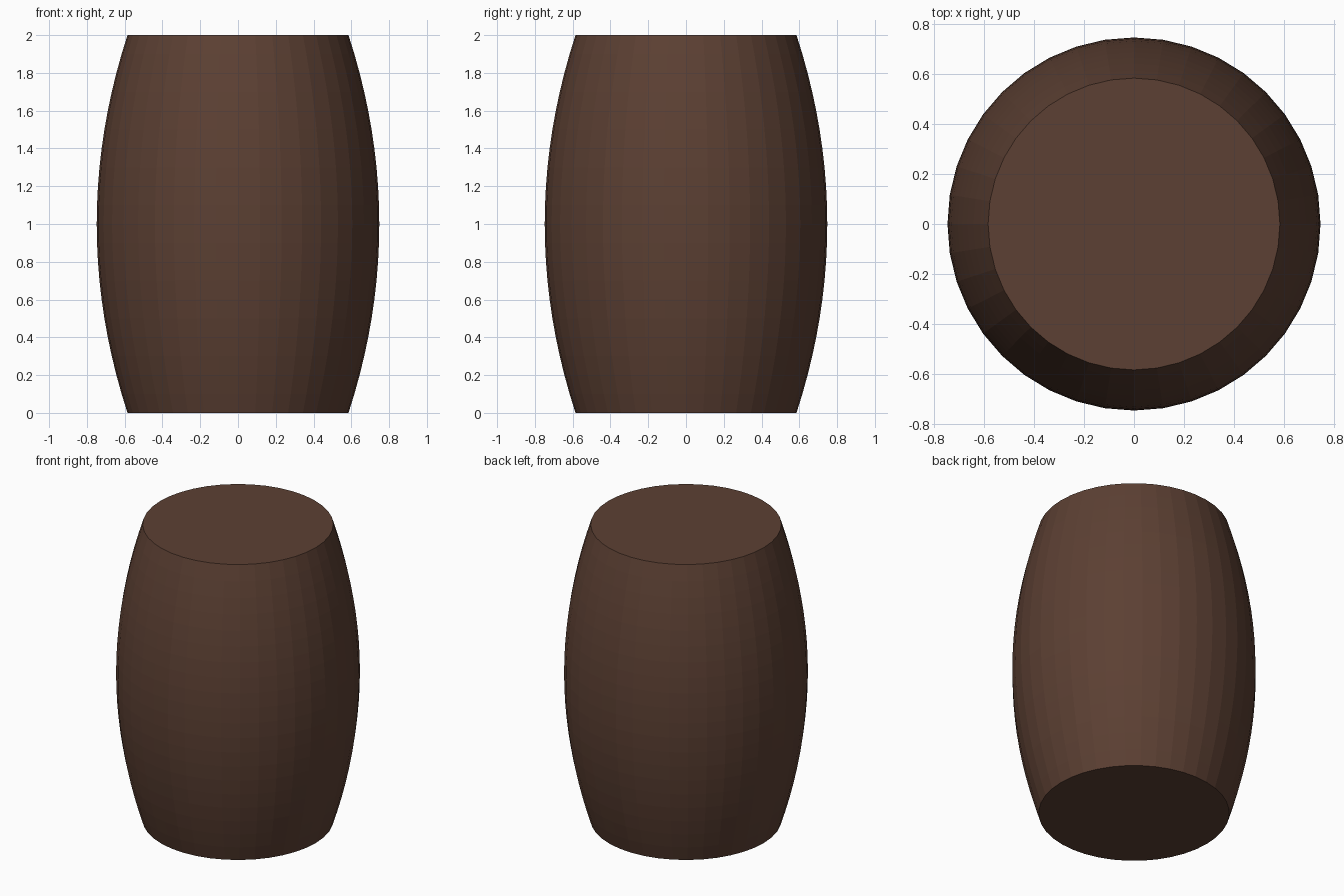
import bpy, bmesh, math

if "Cube" in bpy.data.objects:
    bpy.data.objects.remove(bpy.data.objects["Cube"])

SIDES, RINGS = 40, 20
R_END, R_MID, HEIGHT = 0.585, 0.748, 2.0

# Single dark wood colour
wood = bpy.data.materials.new("dark brown wood")
wood.diffuse_color = (0.107, 0.051, 0.033, 1)
wood.use_nodes = True
wood.node_tree.nodes["Principled BSDF"].inputs["Base Color"].default_value = wood.diffuse_color

# Bulging side: rings following a gentle arc
bm = bmesh.new()
rings = []
for i in range(RINGS + 1):
    t = 2 * i / RINGS - 1
    r = R_MID - (R_MID - R_END) * t * t
    z = HEIGHT * i / RINGS
    rings.append([bm.verts.new((r * math.cos(2 * math.pi * k / SIDES),
                                r * math.sin(2 * math.pi * k / SIDES), z))
                  for k in range(SIDES)])
for low, high in zip(rings, rings[1:]):
    for k in range(SIDES):
        n = (k + 1) % SIDES
        bm.faces.new((low[k], low[n], high[n], high[k]))

# Flat ends
bm.faces.new(rings[0][::-1])
bm.faces.new(rings[-1])

mesh = bpy.data.meshes.new("barrel")
bm.to_mesh(mesh)
bm.free()
mesh.materials.append(wood)
barrel = bpy.data.objects.new("barrel", mesh)
bpy.context.collection.objects.link(barrel)
